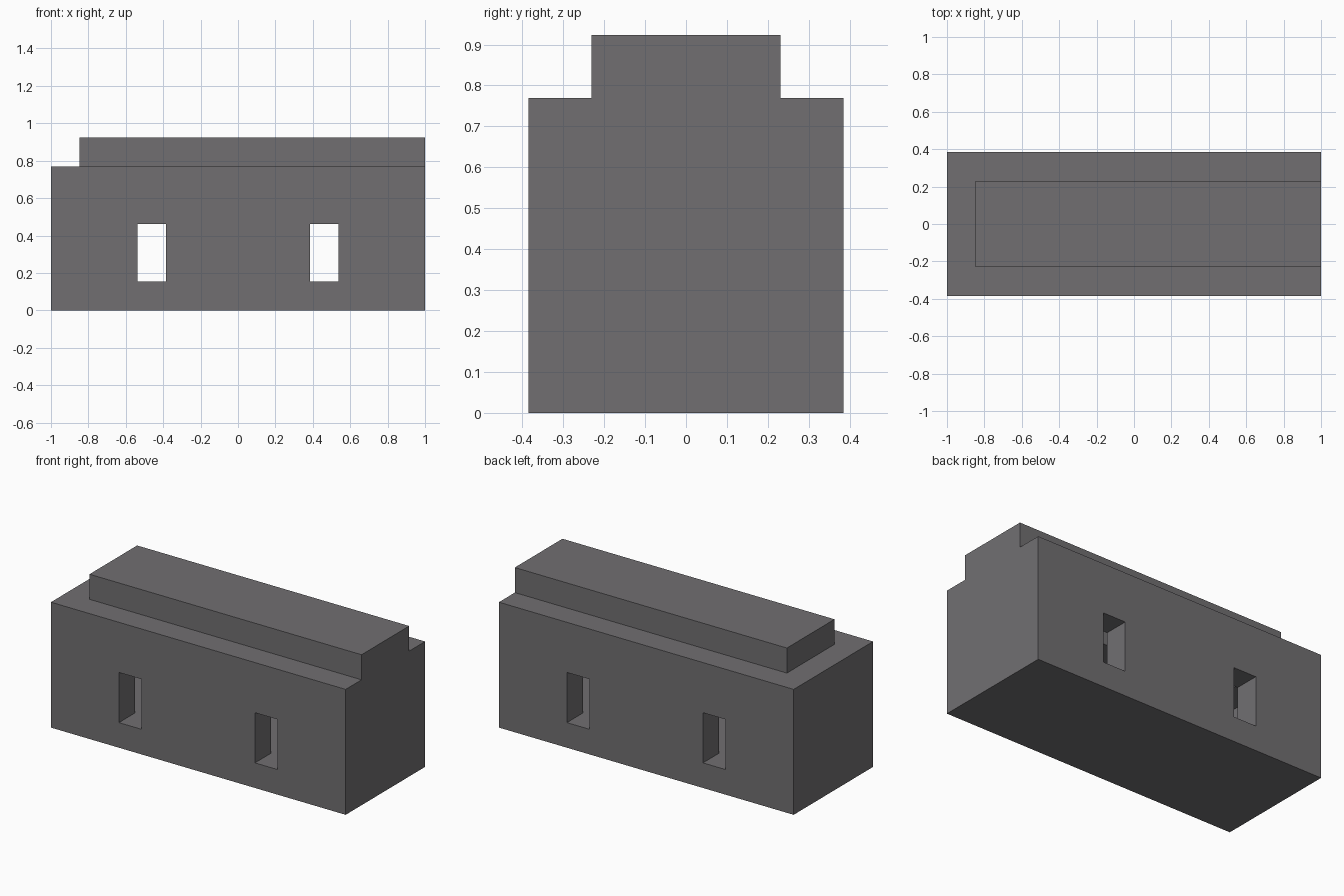
import bpy
import bmesh
from mathutils import Vector

# Remove the default cube
default = bpy.data.objects.get("Cube")
if default:
    bpy.data.objects.remove(default, do_unlink=True)

# Everything sits on a block grid, one wall thickness per unit
U = 2 / 13

grey = bpy.data.materials.new("stone_grey")
grey.use_nodes = True
grey.diffuse_color = (0.165, 0.159, 0.167, 1)
grey.node_tree.nodes["Principled BSDF"].inputs["Base Color"].default_value = grey.diffuse_color


def box(name, low, high):
    """Box between two corners given in grid units."""
    low, high = Vector(low) * U, Vector(high) * U
    bm = bmesh.new()
    bmesh.ops.create_cube(bm, size=1)
    bmesh.ops.scale(bm, vec=high - low, verts=bm.verts)
    bmesh.ops.translate(bm, vec=(low + high) / 2, verts=bm.verts)
    mesh = bpy.data.meshes.new(name)
    bm.to_mesh(mesh)
    bm.free()
    mesh.materials.append(grey)
    obj = bpy.data.objects.new(name, mesh)
    bpy.context.scene.collection.objects.link(obj)
    return obj


def combine(target, tool, operation):
    """Apply a boolean and discard the tool."""
    tool.hide_render = True
    mod = target.modifiers.new(tool.name, 'BOOLEAN')
    mod.operation = operation
    mod.solver = 'EXACT'
    mod.object = tool
    with bpy.context.temp_override(object=target, active_object=target,
                                   selected_objects=[target]):
        bpy.ops.object.modifier_apply(modifier=mod.name)
    bpy.data.objects.remove(tool, do_unlink=True)


# Outer shell: long body with a narrower raised roof, flush at the left end
hall = box("hall", (-6.5, -2.5, 0), (6.5, 2.5, 5))
combine(hall, box("raised_roof", (-5.5, -1.5, 4), (6.5, 1.5, 6)), 'UNION')

# Hollow inside: room plus the recess under the raised roof
cavity = box("room_cavity", (-5.5, -1.5, 1), (5.5, 1.5, 4))
combine(cavity, box("roof_recess", (-4.5, -0.5, 3), (5.5, 0.5, 5)), 'UNION')
combine(hall, cavity, 'DIFFERENCE')

# Two windows running through both long walls
for x in (-3, 3):
    combine(hall, box("window_cutter", (x - 0.5, -3, 1), (x + 0.5, 3, 3)), 'DIFFERENCE')
